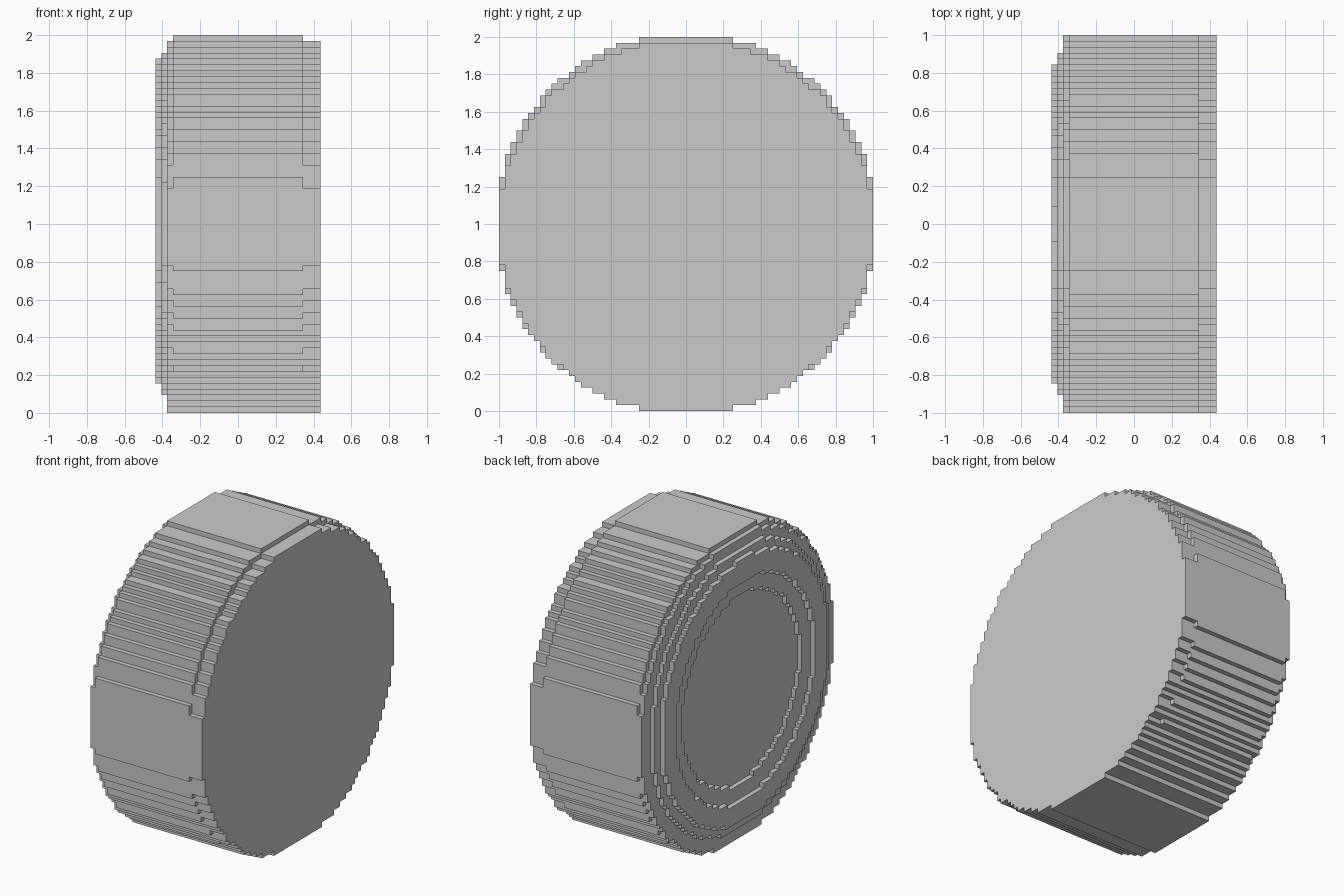
import bpy, bmesh, math

if "Cube" in bpy.data.objects:
    bpy.data.objects.remove(bpy.data.objects["Cube"])

STEP = 1 / 32          # size of one block
COLS, ROWS = 28, 64    # blocks across the width / the diameter


# Wheel profile per block layer: outer radius, recess radius, vertical offset
def layer_profile(i):
    if i == 0:
        return 0.843, 0.73, 0.005      # raised sidewall ring
    if i == 1:
        return 0.90, 0.62, 0.003       # wider sidewall ring, deeper hub recess
    if i == 2 or i >= 25:
        return 0.984, 0.0, -0.0158     # shoulders
    return 0.999, 0.0, 0.0             # tread


def filled_blocks():
    cells = set()
    half = ROWS // 2
    for i in range(COLS):
        outer, inner, lift = layer_profile(i)
        for j in range(-half, half):
            y_near = min(abs(j), abs(j + 1)) * STEP
            y_mid = (j + 0.5) * STEP
            for k in range(-half, half):
                z_mid = (k + 0.5) * STEP
                z_near = max(0, abs(z_mid - lift) - STEP / 2)
                in_disc = math.hypot(y_near, z_near) < outer
                if in_disc and math.hypot(y_mid, z_mid) >= inner:
                    cells.add((i, j, k))
    return cells


# Make only the exposed block faces, wound outward
def block_mesh(name, cells):
    bm = bmesh.new()
    verts = {}

    def vert(p):
        if p not in verts:
            verts[p] = bm.verts.new(((p[0] - COLS / 2) * STEP,
                                     p[1] * STEP,
                                     p[2] * STEP + 1))
        return verts[p]

    for cell in cells:
        for axis in range(3):
            u, v = (axis + 1) % 3, (axis + 2) % 3
            for side in (0, 1):
                neighbour = list(cell)
                neighbour[axis] += 1 if side else -1
                if tuple(neighbour) in cells:
                    continue
                corners = []
                for du, dv in ((0, 0), (1, 0), (1, 1), (0, 1)):
                    p = list(cell)
                    p[axis] += side
                    p[u] += du
                    p[v] += dv
                    corners.append(vert(tuple(p)))
                bm.faces.new(corners if side else corners[::-1])

    mesh = bpy.data.meshes.new(name)
    bm.to_mesh(mesh)
    bm.free()
    obj = bpy.data.objects.new(name, mesh)
    bpy.context.collection.objects.link(obj)
    return obj


block_mesh("stepped_wheel", filled_blocks())
